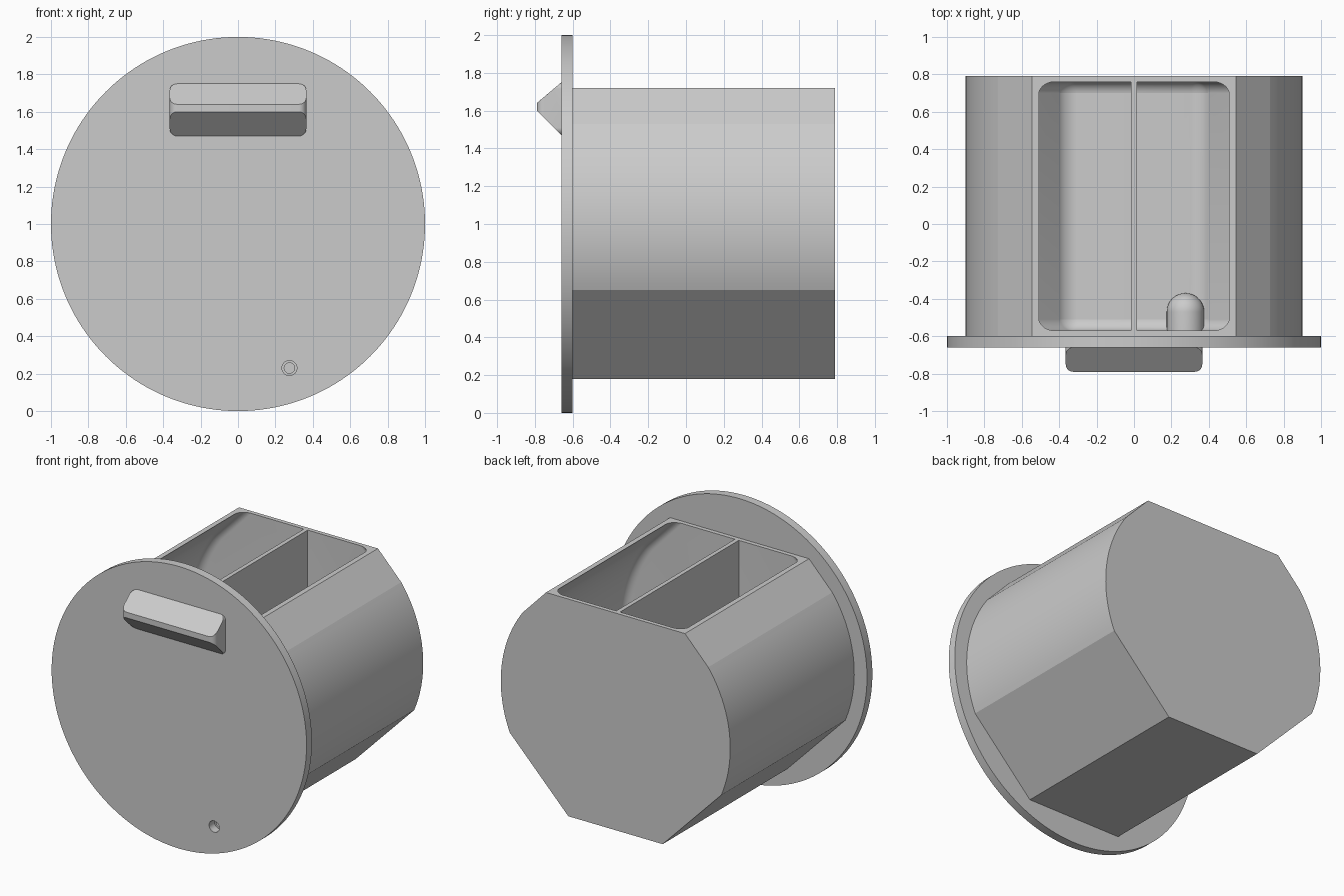
import bpy, bmesh, math
from mathutils import Matrix

if "Cube" in bpy.data.objects:
    bpy.data.objects.remove(bpy.data.objects["Cube"])

grey = bpy.data.materials.new("plain_grey")
grey.use_nodes = True
grey.diffuse_color = (0.6, 0.6, 0.6, 1)
grey.node_tree.nodes["Principled BSDF"].inputs["Base Color"].default_value = (0.6, 0.6, 0.6, 1)


def finish(name, bm):
    bmesh.ops.recalc_face_normals(bm, faces=bm.faces)
    mesh = bpy.data.meshes.new(name)
    bm.to_mesh(mesh)
    bm.free()
    mesh.materials.append(grey)
    ob = bpy.data.objects.new(name, mesh)
    bpy.context.collection.objects.link(ob)
    return ob


def loft(bm, rings):
    """Skin a list of equal-length point rings and cap both ends."""
    rows = [[bm.verts.new(p) for p in ring] for ring in rings]
    for a, b in zip(rows, rows[1:]):
        for i in range(len(a)):
            j = (i + 1) % len(a)
            bm.faces.new((a[i], a[j], b[j], b[i]))
    bm.faces.new(rows[0])
    bm.faces.new(rows[-1])


def prism(name, outline, y0, y1, fillet=0):
    """Extrude an x-z outline along y, optionally rounding its sharp edges."""
    bm = bmesh.new()
    loft(bm, [[(x, y, z) for x, z in outline] for y in (y0, y1)])
    if fillet:
        bmesh.ops.recalc_face_normals(bm, faces=bm.faces)
        sharp = [e for e in bm.edges if e.calc_face_angle() > math.radians(30)]
        bmesh.ops.bevel(bm, geom=sharp, offset=fillet, segments=12, profile=0.5,
                        affect='EDGES', clamp_overlap=False)
    return finish(name, bm)


def turned(name, x, z, profile, steps=96):
    """Stack circles of (y, radius) along y."""
    bm = bmesh.new()
    angles = [math.tau * i / steps for i in range(steps)]
    loft(bm, [[(x + r * math.cos(a), y, z + r * math.sin(a)) for a in angles]
              for y, r in profile])
    return finish(name, bm)


def combine(target, tool, operation):
    mod = target.modifiers.new(operation.lower(), 'BOOLEAN')
    mod.operation, mod.object, mod.solver = operation, tool, 'EXACT'
    bpy.context.view_layer.objects.active = target
    bpy.ops.object.modifier_apply(modifier=mod.name)
    bpy.data.objects.remove(tool)


def drum_outline(radius, top, bottom):
    """Round drum section; top and bottom are the (x, z) corners of each side."""
    arc_top, arc_low = math.asin(0.53 / 0.9), math.asin(-0.35 / 0.9)
    n = 24
    half = list(top)
    for i in range(n + 1):
        a = arc_top + (arc_low - arc_top) * i / n
        half.append((radius * math.cos(a), 1 + radius * math.sin(a)))
    half += bottom
    return half + [(-x, z) for x, z in reversed(half)]


# Drum and flange
drum = prism("container", drum_outline(0.9, [(0.545, 1.72)], [(0.37, 0.18)]), -0.63, 0.79)
flange = turned("flange", 0, 1, [(-0.66, 1), (-0.60, 1)], 160)
combine(drum, flange, 'UNION')

# Cavity follows the drum wall and leaves a divider and a domed boss standing
cavity = prism("cavity", drum_outline(0.87, [(0.434, 1.80)], [(0.357, 0.21)]),
               -0.57, 0.76, fillet=0.06)
divider = prism("divider", [(-0.015, 0.1), (0.015, 0.1), (0.015, 2), (-0.015, 2)], -0.7, 0.9)
combine(cavity, divider, 'DIFFERENCE')
dome = [(-0.47 + 0.1 * math.sin(a), 0.1 * math.cos(a))
        for a in (math.radians(4 * i) for i in range(23))]
boss = turned("boss", 0.275, 0.23, [(-0.62, 0.1)] + dome)
combine(cavity, boss, 'DIFFERENCE')
combine(drum, cavity, 'DIFFERENCE')

# Stepped pin hole in the flange
hole = turned("pin_hole", 0.275, 0.23,
              [(-0.7, 0.04), (-0.6, 0.04), (-0.6, 0.028), (-0.47, 0.028)], 48)
combine(drum, hole, 'DIFFERENCE')

# Wedge grip with rounded ends
bm = bmesh.new()
rings = []
steps = [math.radians(9 * i) for i in range(11)]
ends = [(0.325 + 0.04 * math.sin(a), 0.04 * (1 - math.cos(a))) for a in steps]
for x, cut in [(-x, c) for x, c in reversed(ends)] + ends:
    k = 0.11 / 0.13
    tip, rim = -0.79 + cut, -0.66 - cut
    up, low = 1.64 + cut * k, 1.60 - cut
    rings.append([(x, -0.655, 1.75 - cut * k), (x, rim, 1.75 - cut * k), (x, tip, up),
                  (x, tip, low), (x, rim, 1.47 + cut), (x, -0.655, 1.47 + cut)])
loft(bm, rings)
bmesh.ops.remove_doubles(bm, verts=bm.verts, dist=1e-5)
grip = finish("grip", bm)

for ob, angle in ((drum, 8.5), (grip, 20)):
    bpy.ops.object.select_all(action='DESELECT')
    ob.select_set(True)
    bpy.context.view_layer.objects.active = ob
    bpy.ops.object.shade_smooth_by_angle(angle=math.radians(angle))
